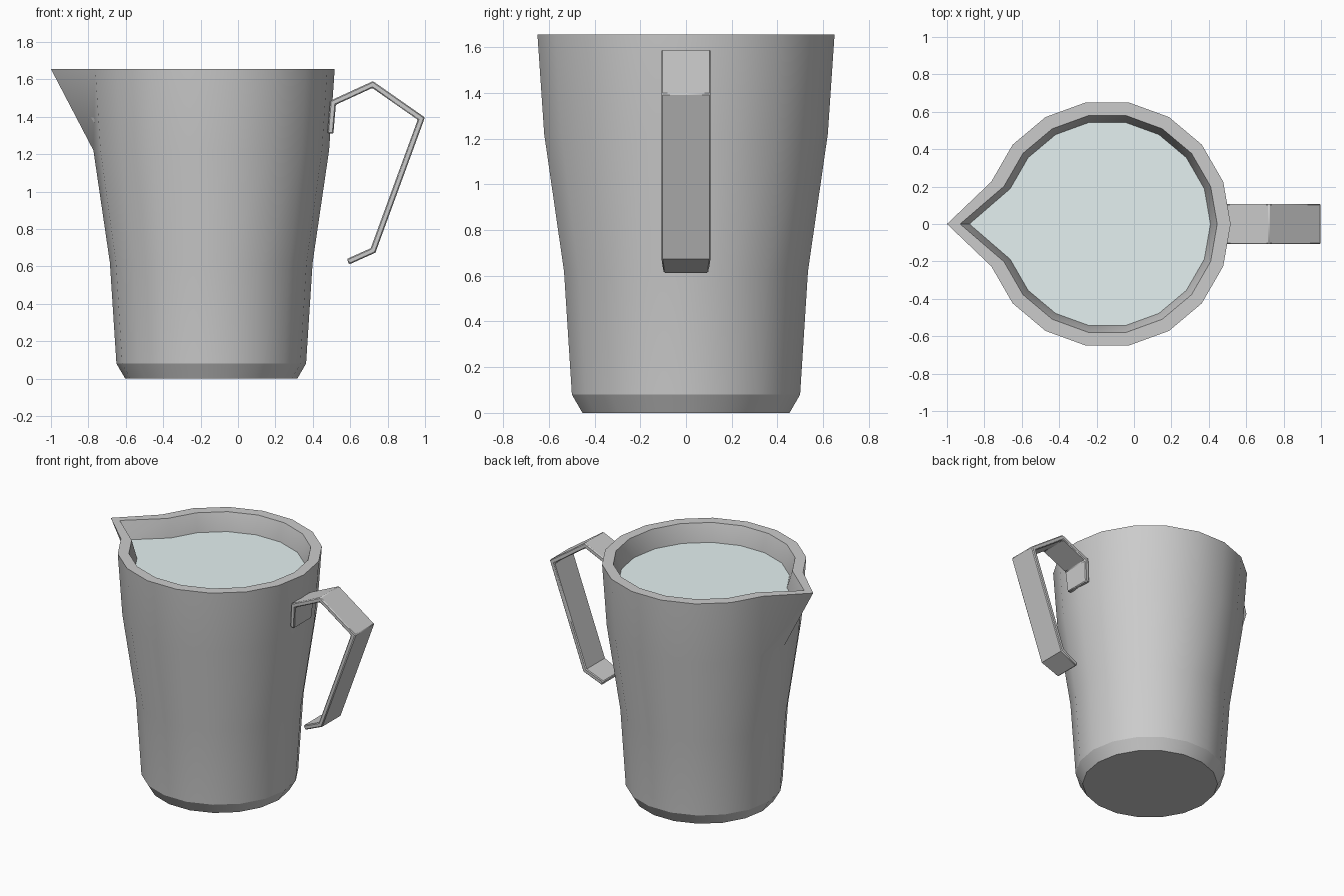
import bpy, bmesh
from math import sin, cos, pi
from mathutils import Vector

if "Cube" in bpy.data.objects:
    bpy.data.objects.remove(bpy.data.objects["Cube"])

SIDES, CX = 18, -0.143


def finish(name, bm, angle, mat=None):
    bmesh.ops.recalc_face_normals(bm, faces=bm.faces)
    me = bpy.data.meshes.new(name)
    bm.to_mesh(me)
    bm.free()
    ob = bpy.data.objects.new(name, me)
    bpy.context.collection.objects.link(ob)
    if mat:
        me.materials.append(mat)
    bpy.context.view_layer.objects.active = ob
    ob.select_set(True)
    bpy.ops.object.shade_smooth_by_angle(angle=angle)
    ob.select_set(False)
    return ob


def ring(bm, r, z, tip=None):
    """18-sided ring; tip pulls the -x vertex out into the spout."""
    vs = []
    for i in range(SIDES):
        a = 2 * pi * i / SIDES
        x = CX + r * cos(a)
        if tip is not None and i == SIDES // 2:
            x = tip
        vs.append(bm.verts.new((x, r * sin(a), z)))
    return vs


# Jug body: outer wall, rim, inner wall and inner floor
body = [(0.46, 0, None), (0.507, 0.08, None), (0.542, 0.62, None),
        (0.63, 1.22, None), (0.66, 1.655, -1.0),
        (0.588, 1.655, -0.93), (0.552, 1.53, -0.88),
        (0.54, 1.2, None), (0.47, 0.62, None), (0.43, 0.09, None)]
bm = bmesh.new()
rings = [ring(bm, *p) for p in body]
for a, b in zip(rings, rings[1:]):
    for i in range(SIDES):
        j = (i + 1) % SIDES
        bm.faces.new((a[i], a[j], b[j], b[i]))
bm.faces.new(rings[0])
bm.faces.new(rings[-1])
finish("jug_body", bm, 0.44)

# Liquid surface
water = bpy.data.materials.new("liquid")
water.diffuse_color = (0.78, 0.88, 0.88, 1)
water.use_nodes = True
water.node_tree.nodes["Principled BSDF"].inputs["Base Color"].default_value = water.diffuse_color
bm = bmesh.new()
face = bm.faces.new(ring(bm, 0.552, 1.53, -0.88))
liquid = finish("liquid", bm, 0.44, water)

# Handle: bent flat strip with mitred corners
path = [Vector(p) for p in [(0.494, 1.31), (0.508, 1.475), (0.72, 1.572),
                            (0.98, 1.39), (0.722, 0.685), (0.588, 0.625)]]
HALF_T, HALF_W = 0.016, 0.108
bm = bmesh.new()
sections = []
for i, p in enumerate(path):
    d0 = (p - path[max(i - 1, 0)]).normalized() if i else (path[1] - p).normalized()
    d1 = (path[i + 1] - p).normalized() if i < len(path) - 1 else d0
    n0, n1 = Vector((-d0.y, d0.x)), Vector((-d1.y, d1.x))
    m = (n0 + n1).normalized()
    off = m * (HALF_T / m.dot(n0))
    w = HALF_W - (0.01 if i in (0, len(path) - 1) else 0)
    sections.append([bm.verts.new((p.x + s * off.x, t * w, p.y + s * off.y))
                     for s, t in ((1, 1), (1, -1), (-1, -1), (-1, 1))])
for a, b in zip(sections, sections[1:]):
    for k in range(4):
        l = (k + 1) % 4
        bm.faces.new((a[k], a[l], b[l], b[k]))
bm.faces.new(sections[0])
bm.faces.new(sections[-1])
handle = finish("handle", bm, 0.5)
bev = handle.modifiers.new("soft_edges", 'BEVEL')
bev.width, bev.segments, bev.limit_method = 0.006, 1, 'ANGLE'
bev.angle_limit = 1.0
